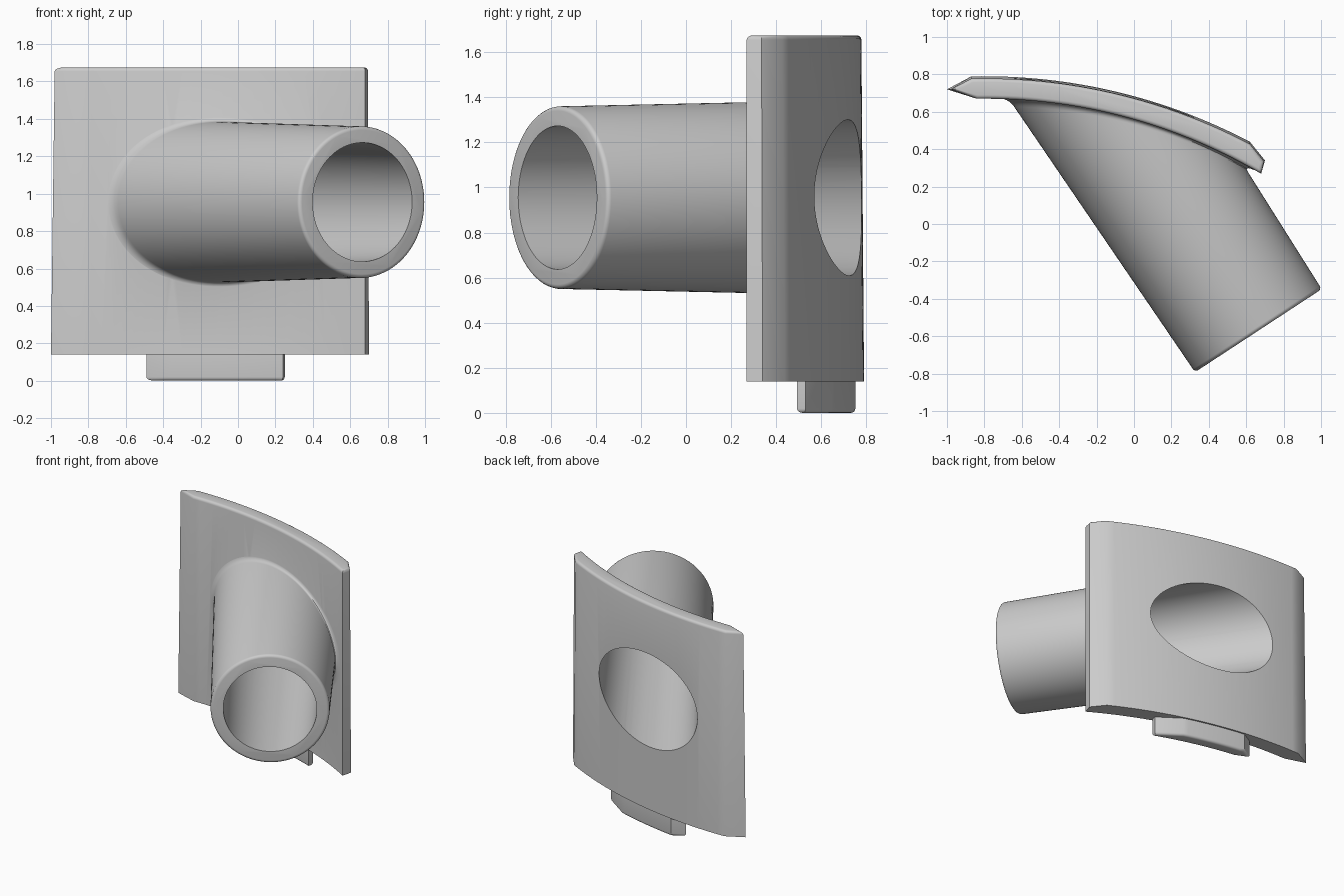
import bpy, bmesh, math
from mathutils import Vector

old = bpy.data.objects.get("Cube")
if old:
    bpy.data.objects.remove(old, do_unlink=True)

grey = bpy.data.materials.new("light_grey")
grey.use_nodes = True
GREY = (0.6, 0.6, 0.6, 1)
grey.diffuse_color = GREY
grey.node_tree.nodes["Principled BSDF"].inputs["Base Color"].default_value = GREY

# Curved plate: two concentric arcs around one vertical axis
AXIS_X, AXIS_Y = -0.8, -2.26
R_FRONT, R_BACK = 2.93, 3.05


def arc(radius, x0, x1, n=28):
    xs = [x0 + (x1 - x0) * i / n for i in range(n + 1)]
    return [(x, AXIS_Y + math.sqrt(radius ** 2 - (x - AXIS_X) ** 2)) for x in xs]


def loft(name, rings, bevel_ring=None, width=0.02):
    """Skin closed rings of points, cap both ends, round one end if asked."""
    bm = bmesh.new()
    loops = [[bm.verts.new(p) for p in ring] for ring in rings]
    n = len(loops[0])
    for a, b in zip(loops, loops[1:]):
        for i in range(n):
            j = (i + 1) % n
            bm.faces.new((a[i], a[j], b[j], b[i]))
    bm.faces.new(loops[0])
    bm.faces.new(loops[-1])
    bmesh.ops.recalc_face_normals(bm, faces=bm.faces)
    if bevel_ring is not None:
        ring = loops[bevel_ring]
        edges = [bm.edges.get((ring[i], ring[(i + 1) % n])) for i in range(n)]
        bmesh.ops.bevel(bm, geom=edges, offset=width, segments=4,
                        profile=0.5, affect='EDGES', clamp_overlap=True)
    mesh = bpy.data.meshes.new(name)
    bm.to_mesh(mesh)
    bm.free()
    mesh.materials.append(grey)
    obj = bpy.data.objects.new(name, mesh)
    bpy.context.collection.objects.link(obj)
    return obj


# Mounting plate, with a slight draft towards the top
front = arc(R_FRONT, -0.84, 0.68)
back = arc(R_BACK, 0.62, -0.87)
low = [(x, y, 0.14) for x, y in front + [(0.7, 0.34)] + back + [(-1.0, 0.72)]]
high = ([(x, y, 1.675) for x, y in front + [(0.695, 0.335)]]
        + [(x, y - 0.012, 1.675) for x, y in back] + [(-0.98, 0.72, 1.675)])
plate = loft("mounting_plate", [low, high], bevel_ring=1)

# Locating tab under the plate, with tapered ends
tab_outline = (arc(R_FRONT + 0.012, -0.38, 0.24, 14) + [(0.25, 0.53)]
               + arc(R_BACK - 0.012, 0.08, -0.4, 14) + [(-0.49, 0.7)])
tab = loft("locating_tab", [[(x, y, z) for x, y in tab_outline] for z in (0, 0.2)],
           bevel_ring=0)

# Slanted tube: slightly conical, flared by a fillet where it meets the plate
START = Vector((0.665, -0.57, 0.955))
DIR = Vector((-0.548, 0.836, 0)).normalized()
SIDE = Vector((-DIR.y, DIR.x, 0))
SEGMENTS = 96
TAPER = 0.018
FILLET = 0.04


def around(i, radius):
    a = 2 * math.pi * i / SEGMENTS
    return START + radius * (math.cos(a) * SIDE + Vector((0, 0, math.sin(a))))


def reach(point, radius):
    """Distance along the tube from point to a vertical cylinder."""
    rel = Vector((point.x - AXIS_X, point.y - AXIS_Y, 0))
    b = rel.dot(DIR)
    return -b + math.sqrt(b * b - rel.length_squared + radius ** 2)


def ring_at(radius, t):
    return [around(i, radius + TAPER * t) + DIR * t for i in range(SEGMENTS)]


def fillet_ring(u):
    ring = []
    for i in range(SEGMENTS):
        t_wall = reach(around(i, 0.425), R_FRONT)
        t_start = t_wall - FILLET
        start = around(i, 0.405 + TAPER * t_start) + DIR * t_start
        corner = around(i, 0.405 + TAPER * t_wall) + DIR * t_wall
        outer = around(i, 0.425 + FILLET)
        end = outer + DIR * (reach(outer, R_FRONT) + 0.003)
        ring.append((1 - u) ** 2 * start + 2 * u * (1 - u) * corner + u * u * end)
    return ring


def buried_ring():
    return [around(i, 0.44) + DIR * reach(around(i, 0.44), R_FRONT + 0.05)
            for i in range(SEGMENTS)]


rim = [ring_at(0.405 - 0.02 * (1 - math.sin(a)), 0.02 * (1 - math.cos(a)))
       for a in (k * math.pi / 8 for k in range(5))]
flare = [fillet_ring(k / 6) for k in range(7)]
tube = loft("slanted_tube", rim + flare + [buried_ring()])

# Bore cutter through tube and plate
bore = loft("bore_cutter", [ring_at(0.318, -0.1), ring_at(0.318, 2.6)])
bore.hide_render = True


def combine(target, other, operation):
    mod = target.modifiers.new(operation.lower(), 'BOOLEAN')
    mod.operation = operation
    mod.solver = 'EXACT'
    mod.object = other
    bpy.context.view_layer.objects.active = target
    bpy.ops.object.modifier_apply(modifier=mod.name)
    bpy.data.objects.remove(other, do_unlink=True)


bpy.ops.object.select_all(action='DESELECT')
combine(plate, tube, 'UNION')
combine(plate, tab, 'UNION')
combine(plate, bore, 'DIFFERENCE')
plate.name = "plate_with_angled_tube"

plate.select_set(True)
bpy.context.view_layer.objects.active = plate
bpy.ops.object.shade_smooth_by_angle(angle=math.radians(32))
